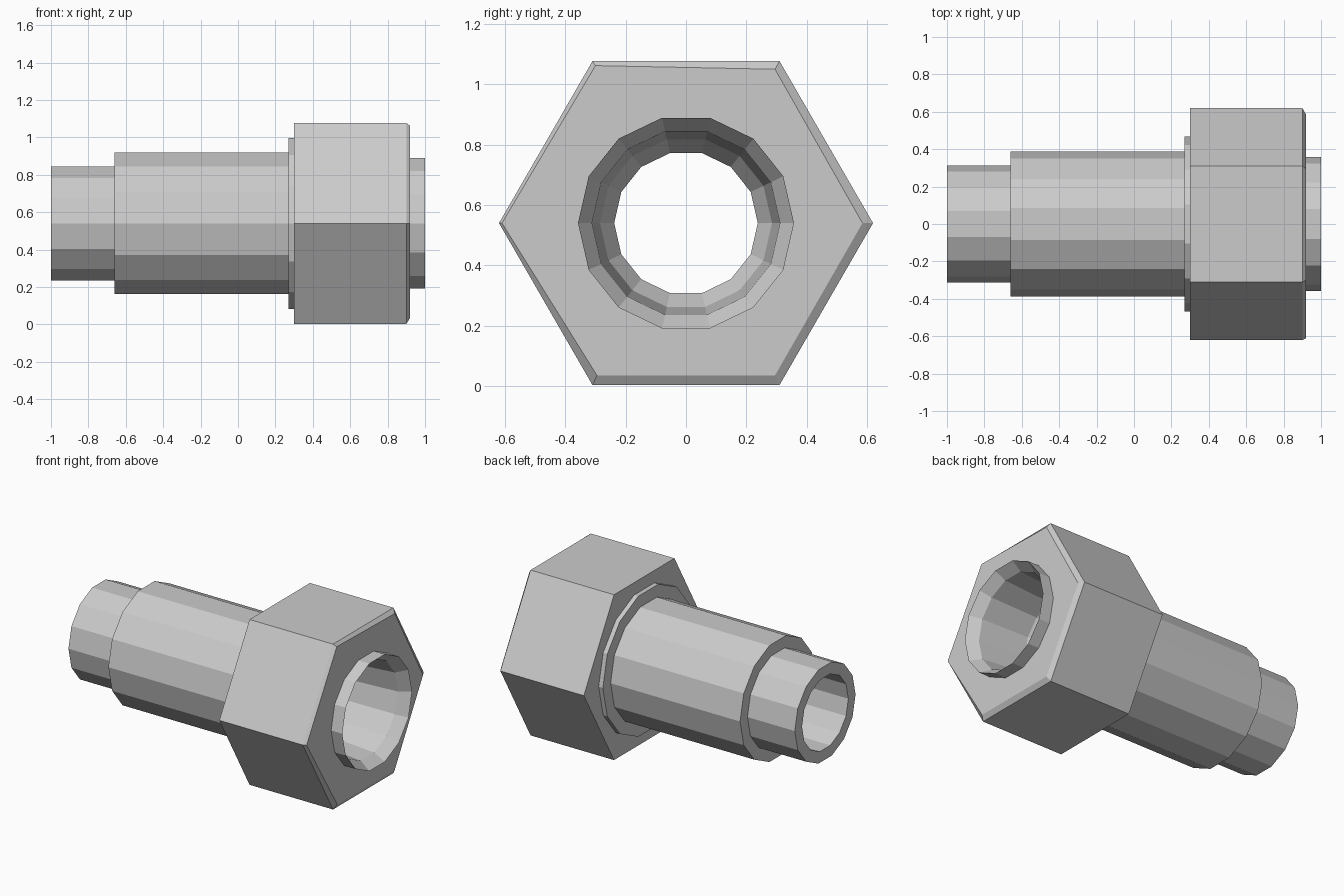
import bpy, bmesh
from math import sin, cos, pi

cube = bpy.data.objects.get("Cube")
if cube:
    bpy.data.objects.remove(cube, do_unlink=True)

AXIS_Z = 0.54
SIDES = 14

steel = bpy.data.materials.new("steel_grey")
steel.use_nodes = True
grey = (0.6, 0.6, 0.6, 1)
steel.diffuse_color = grey
steel.node_tree.nodes["Principled BSDF"].inputs["Base Color"].default_value = grey


def finish(bm, name):
    bmesh.ops.recalc_face_normals(bm, faces=bm.faces[:])
    mesh = bpy.data.meshes.new(name)
    bm.to_mesh(mesh)
    bm.free()
    mesh.materials.append(steel)
    obj = bpy.data.objects.new(name, mesh)
    obj.location.z = AXIS_Z
    bpy.context.collection.objects.link(obj)
    return obj


def ring(bm, x, r, sides=SIDES, phase=pi / SIDES):
    # Ring of points around the x axis
    return [bm.verts.new((x, r * sin(phase + 2 * pi * i / sides),
                          r * cos(phase + 2 * pi * i / sides))) for i in range(sides)]


def join(bm, a, b):
    n = len(a)
    for i in range(n):
        j = (i + 1) % n
        bm.faces.new((a[i], a[j], b[j], b[i]))


def loop_edges(bm, loop):
    found = []
    for i, v in enumerate(loop):
        w = loop[(i + 1) % len(loop)]
        found.append(bm.edges.get((v, w)) or bm.edges.new((v, w)))
    return found


# Stepped hollow body with collar, chamfered mouth and bore
body = [(-1, 0.312), (-0.66, 0.312), (-0.66, 0.388), (0.27, 0.388),
        (0.27, 0.468), (0.31, 0.468), (0.31, 0.358), (1, 0.358),
        (0.93, 0.312), (0.6, 0.285), (0.52, 0.238), (-1, 0.238)]
bm = bmesh.new()
rings = [ring(bm, x, r) for x, r in body]
for a, b in zip(rings, rings[1:] + rings[:1]):
    join(bm, a, b)
finish(bm, "fitting_body")

# Hexagonal nut with an uneven chamfer round its front face
bm = bmesh.new()
back = ring(bm, 0.30, 0.62, 6, pi / 6)
shoulder = ring(bm, 0.90, 0.62, 6, pi / 6)
front_points = [(0.295, 0.51), (0.585, 0), (0.295, -0.505),
                (-0.295, -0.505), (-0.61, 0), (-0.3, 0.522)]
front = [bm.verts.new((0.92, y, z)) for y, z in front_points]
join(bm, back, shoulder)
join(bm, shoulder, front)
holes = [ring(bm, x, 0.35) for x in (0.30, 0.92)]
join(bm, *holes)
for outer, hole in zip((back, front), holes):
    bmesh.ops.triangle_fill(bm, use_beauty=True,
                            edges=loop_edges(bm, outer) + loop_edges(bm, hole))
finish(bm, "hex_nut")
